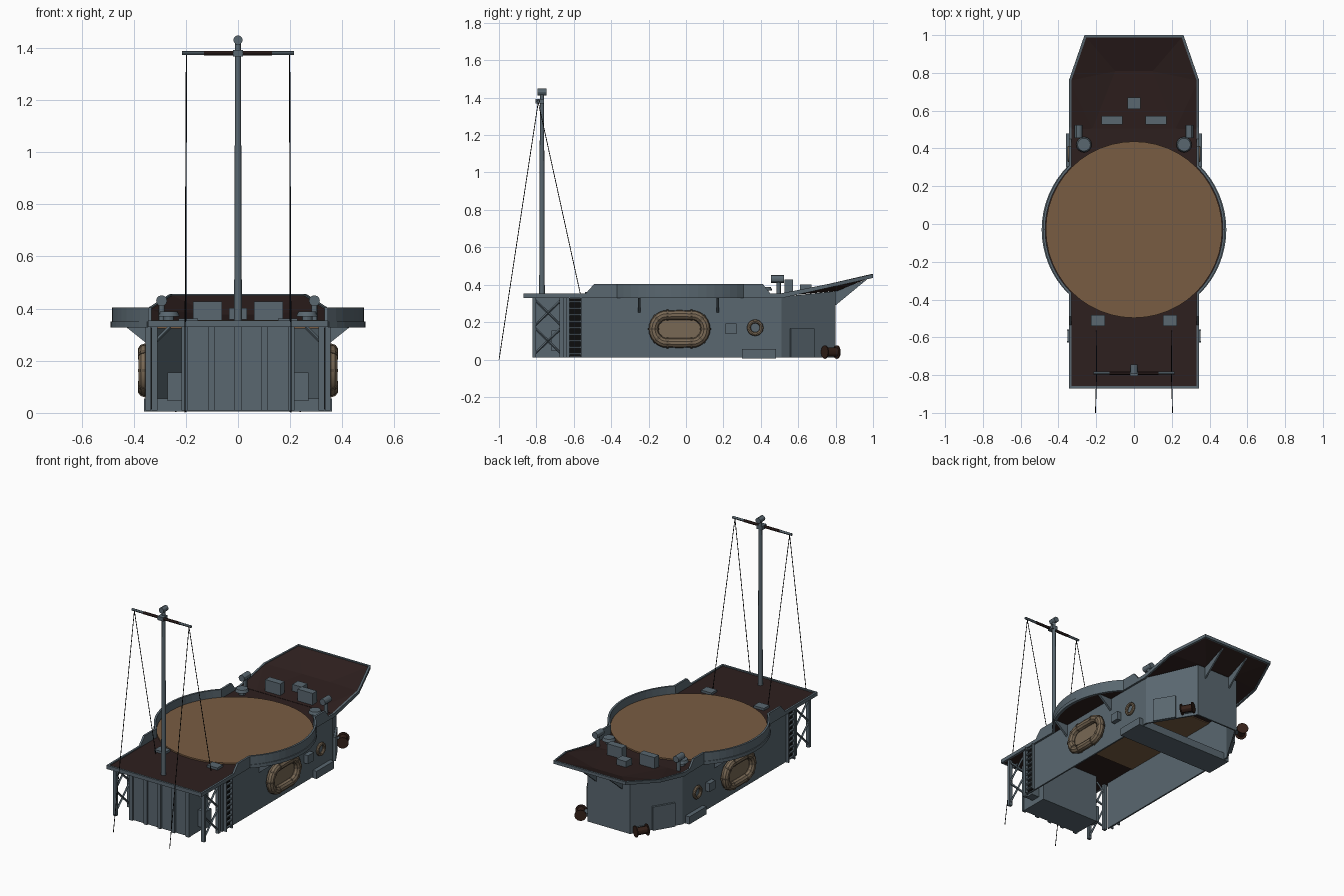
import bpy, bmesh, math
from mathutils import Vector, Matrix

if "Cube" in bpy.data.objects:
    bpy.data.objects.remove(bpy.data.objects["Cube"])


def material(name, rgb):
    m = bpy.data.materials.new(name)
    m.use_nodes = True
    m.diffuse_color = (*rgb, 1)
    m.node_tree.nodes["Principled BSDF"].inputs["Base Color"].default_value = (*rgb, 1)
    return m


GREY = material("blue grey paint", (0.10, 0.135, 0.16))
DECK = material("dark red deck", (0.027, 0.014, 0.013))
WOOD = material("tan planking", (0.19, 0.108, 0.055))
CANVAS = material("raft canvas", (0.19, 0.14, 0.09))
STRAP = material("raft strap", (0.12, 0.09, 0.06))
BLACK = material("black wire", (0.004, 0.004, 0.004))
ROPE = material("reel brown", (0.035, 0.015, 0.01))


def finish(name, bm, mat, mirror=False, smooth=False):
    bmesh.ops.recalc_face_normals(bm, faces=bm.faces[:])
    me = bpy.data.meshes.new(name)
    bm.to_mesh(me)
    bm.free()
    me.materials.append(mat)
    ob = bpy.data.objects.new(name, me)
    bpy.context.collection.objects.link(ob)
    if mirror:
        ob.modifiers.new("Mirror", "MIRROR").use_mirror_merge = False
    if smooth:
        bpy.context.view_layer.objects.active = ob
        ob.select_set(True)
        bpy.ops.object.shade_smooth_by_angle()
        ob.select_set(False)
    return ob


def add_box(bm, c, size, rz=0):
    m = Matrix.Translation(c) @ Matrix.Rotation(rz, 4, "Z") @ Matrix.Diagonal((*size, 1))
    bmesh.ops.create_cube(bm, size=1, matrix=m)


def add_rod(bm, a, b, r, sides=8, r2=None):
    a, b = Vector(a), Vector(b)
    d = b - a
    m = Matrix.Translation((a + b) / 2) @ d.to_track_quat("Z", "Y").to_matrix().to_4x4()
    bmesh.ops.create_cone(bm, cap_ends=True, segments=sides, radius1=r,
                          radius2=r if r2 is None else r2, depth=d.length, matrix=m)


def add_prism(bm, pts, vec):
    f = bm.faces.new([bm.verts.new(p) for p in pts])
    ret = bmesh.ops.extrude_face_region(bm, geom=[f], use_keep_orig=True)
    bmesh.ops.translate(bm, vec=vec, verts=[g for g in ret["geom"] if isinstance(g, bmesh.types.BMVert)])


def box(name, c, size, mat, mirror=False, rz=0):
    bm = bmesh.new()
    add_box(bm, c, size, rz)
    return finish(name, bm, mat, mirror)


def rod(name, a, b, r, mat, mirror=False, sides=12, r2=None):
    bm = bmesh.new()
    add_rod(bm, a, b, r, sides, r2)
    return finish(name, bm, mat, mirror, sides > 8)


def prism(name, pts, vec, mat, mirror=False):
    bm = bmesh.new()
    add_prism(bm, pts, vec)
    return finish(name, bm, mat, mirror)


def ribbon(name, pts, thick, mat, closed=True, mirror=False):
    """Upright wall along (x, y, low, high) points, thickened to the left."""
    bm, rings, n = bmesh.new(), [], len(pts)
    for i, p in enumerate(pts):
        a = pts[i - 1] if closed or i else p
        b = pts[(i + 1) % n] if closed or i < n - 1 else p
        d1 = Vector((p[0] - a[0], p[1] - a[1])) if a is not p else None
        d2 = Vector((b[0] - p[0], b[1] - p[1])) if b is not p else d1
        d1 = (d1 or d2).normalized()
        t = (d1 + d2.normalized()).normalized()
        k = thick / max(0.5, t.dot(d1))
        q = (p[0] - t.y * k, p[1] + t.x * k)
        rings.append([bm.verts.new(v) for v in ((p[0], p[1], p[2]), (p[0], p[1], p[3]),
                                                (*q, p[3]), (*q, p[2]))])
    for i in range(n if closed else n - 1):
        r, s = rings[i], rings[(i + 1) % n]
        for j in range(4):
            bm.faces.new((r[j], s[j], s[j - 3], r[j - 3]))
    if not closed:
        bm.faces.new(rings[0])
        bm.faces.new(rings[-1])
    return finish(name, bm, mat, mirror)


# Deck outline: straight edges, round platform and raised stern
W, CY, R = 0.345, -0.03, 0.483
LO, DK, HI = 0.33, 0.354, 0.405
a0 = math.acos(W / R)
arc = [(R * math.cos(t), CY + R * math.sin(t), LO, HI)
       for t in (a0 * (i / 8 - 1) for i in range(17))]
half = [(W, -0.87, LO, DK), (W, -0.535, LO, DK), (W, -0.49, LO, HI)] + arc + \
       [(W, 0.41, LO, HI), (W, 0.45, LO, DK), (W, 0.51, 0.328, DK),
        (W, 0.76, 0.383, 0.403), (0.262, 1.0, 0.436, 0.456)]
outline = half + [(-x, y, l, h) for x, y, l, h in reversed(half)]
ribbon("deck_bulwark", outline, 0.013, GREY)
ribbon("platform_rim", [(x * 1.012, y, LO - 0.002, 0.35) for x, y, l, h in arc], 0.012, GREY, False, True)

flat = [p for p in half if p[1] < 0.52]
flat = flat + [(-p[0], *p[1:]) for p in reversed(flat)]
prism("main_deck", [(x * 0.99, y * 0.995, 0.331) for x, y, l, h in flat], (0, 0, 0.016), DECK)
rod("round_floor", (0, CY, 0.346), (0, CY, 0.356), 0.467, WOOD, sides=48)
box("floor_underside", (0, CY, 0.327), (0.64, 0.74, 0.006), WOOD)

# Raised stern deck, dished towards the middle
bm = bmesh.new()
side = [(0.34, 0.505, 0.344), (0.34, 0.76, 0.395), (0.258, 0.995, 0.448),
        (0.1, 0.81, 0.372), (0.22, 0.505, 0.344)]
rt = [bm.verts.new(p) for p in side]
lf = [bm.verts.new((-x, y, z)) for x, y, z in side]
for v in (rt, lf):
    bm.faces.new((v[0], v[1], v[4]))
    bm.faces.new((v[1], v[3], v[4]))
    bm.faces.new((v[1], v[2], v[3]))
bm.faces.new((rt[2], lf[2], lf[3], rt[3]))
bm.faces.new((rt[3], lf[3], lf[4], rt[4]))
stern = finish("stern_deck", bm, DECK)
mod = stern.modifiers.new("Solidify", "SOLIDIFY")
mod.thickness, mod.offset = 0.01, 0

# Hull walls with angled stern corners
wall = [(0.332, -0.64, 0.01, 0.332), (0.332, 0.51, 0.01, 0.335), (0.155, 0.8, 0.01, 0.365)]
ribbon("hull_wall", wall + [(-x, y, l, h) for x, y, l, h in reversed(wall)], 0.01, GREY, False)
box("cross_duct", (0, 0.39, 0.03), (0.72, 0.18, 0.05), GREY)

# Front house and its ribs
box("front_house", (0, -0.71, 0.17), (0.43, 0.19, 0.32), GREY)
bm = bmesh.new()
for x in (-0.205, -0.1, 0, 0.1, 0.205):
    add_box(bm, (x, -0.81, 0.17), (0.025, 0.016, 0.32))
finish("house_ribs", bm, GREY)
box("house_locker", (0.24, -0.69, 0.1), (0.06, 0.06, 0.11), GREY, True)

# Braced corner frames
bm = bmesh.new()
for y in (-0.812, -0.665):
    add_box(bm, (0.32, y, 0.17), (0.022, 0.02, 0.32))
    add_rod(bm, (0.32, y, 0.27), (0.26, y, 0.33), 0.007, 4)
for z in (0.03, 0.18):
    add_rod(bm, (0.32, -0.81, z), (0.32, -0.665, z + 0.14), 0.007, 4)
    add_rod(bm, (0.32, -0.665, z), (0.32, -0.81, z + 0.14), 0.007, 4)
finish("corner_frame", bm, GREY, True)

# Ladder
box("ladder_shadow", (0.334, -0.592, 0.17), (0.006, 0.055, 0.31), BLACK, True)
bm = bmesh.new()
for y in (-0.623, -0.561):
    add_box(bm, (0.344, y, 0.17), (0.02, 0.007, 0.32))
for i in range(9):
    add_box(bm, (0.346, -0.592, 0.03 + i * 0.035), (0.012, 0.06, 0.008))
finish("side_ladder", bm, GREY, True)

# Brackets below the platform and the stern
bm = bmesh.new()
for y in (-0.25, 0.17):
    add_prism(bm, [(0.33, y - 0.007, 0.25), (0.43, y - 0.007, 0.33), (0.33, y - 0.007, 0.33)], (0, 0.014, 0))
add_prism(bm, [(0.09, 0.8, 0.29), (0.09, 0.97, 0.43), (0.09, 0.8, 0.365)], (0.01, 0, 0))
finish("support_brackets", bm, GREY, True)

# Life raft: stretched ring, straps and floor
RX, RY, RZ = 0.357, -0.035, 0.163
bpy.ops.mesh.primitive_torus_add(major_segments=24, minor_segments=10, major_radius=0.075, minor_radius=0.026)
ring = bpy.context.object
bm = bmesh.new()
bm.from_mesh(ring.data)
bpy.data.objects.remove(ring)
for v in bm.verts:
    x, y, z = v.co
    shift = 0 if abs(x) < 1e-4 else math.copysign(0.064, x)
    v.co = (RX + z, RY + x + shift, RZ + y)
finish("life_raft", bm, CANVAS, True, True)
bm = bmesh.new()
for sy in (-1, 1):
    for t in (-90, -45, 0, 45, 90):
        t = math.radians(t)
        c = Vector((RX, RY + sy * (0.064 + 0.075 * math.cos(t)), RZ + 0.075 * math.sin(t)))
        d = Vector((0, -sy * math.sin(t), math.cos(t))) * 0.006
        add_rod(bm, c - d, c + d, 0.0285, 10)
finish("raft_straps", bm, STRAP, True)
box("raft_floor", (0.347, RY, RZ), (0.012, 0.24, 0.125), CANVAS, True)

# Life ring and wall fittings
bpy.ops.mesh.primitive_torus_add(major_segments=20, minor_segments=8, major_radius=0.034, minor_radius=0.01,
                                 location=(0, 0, 0))
ring = bpy.context.object
bm = bmesh.new()
bm.from_mesh(ring.data)
bpy.data.objects.remove(ring)
bm.transform(Matrix.Translation((0.343, 0.37, 0.17)) @ Matrix.Rotation(math.pi / 2, 4, "Y"))
finish("life_ring", bm, CANVAS, True, True)
box("wall_box", (0.346, 0.24, 0.165), (0.03, 0.06, 0.055), GREY, True)

# Doors and cable reels on the angled walls
ang = math.atan2(0.175, 0.29)
out, along = Vector((math.cos(ang), math.sin(ang), 0)), Vector((-math.sin(ang), math.cos(ang), 0))
corner = Vector((0.332, 0.51, 0))
box("side_door", corner + along * 0.125 + out * 0.006 + Vector((0, 0, 0.088)), (0.014, 0.145, 0.155), GREY, True, ang)
hub = corner + along * 0.285 + out * 0.04 + Vector((0, 0, 0.04))
rod("reel_drum", hub - along * 0.04, hub + along * 0.04, 0.024, ROPE, True)
bm = bmesh.new()
for s in (-0.04, 0.034):
    add_rod(bm, hub + along * s, hub + along * (s + 0.006), 0.036, 14)
finish("reel_flanges", bm, ROPE, True)
box("reel_mount", hub - out * 0.025, (0.035, 0.06, 0.02), GREY, True, ang)

# Deck fittings
box("deck_hatch", (0.19, -0.51, 0.354), (0.075, 0.058, 0.016), GREY, True)
box("deck_locker", (0.117, 0.55, 0.388), (0.11, 0.045, 0.08), GREY, True)
box("centre_locker", (0, 0.64, 0.377), (0.068, 0.06, 0.05), GREY)
rod("vent_stem", (0.265, 0.42, 0.345), (0.265, 0.42, 0.375), 0.02, GREY, True)
rod("vent_cap", (0.265, 0.42, 0.37), (0.265, 0.42, 0.388), 0.041, GREY, True, 16, 0.034)
rod("searchlight_post", (0.293, 0.495, 0.345), (0.293, 0.495, 0.42), 0.012, GREY, True)
rod("searchlight_head", (0.293, 0.455, 0.43), (0.293, 0.525, 0.43), 0.021, GREY, True)

# Mast, yard and rigging
rod("mast", (0, -0.77, 0.345), (0, -0.77, 1.42), 0.015, GREY, r2=0.011)
rod("yard", (-0.215, -0.79, 1.38), (0.215, -0.79, 1.38), 0.008, GREY)
rod("yard_middle", (-0.13, -0.79, 1.38), (0.13, -0.79, 1.38), 0.009, DECK)
box("yard_clamp", (0, -0.782, 1.38), (0.04, 0.045, 0.025), GREY)
rod("mast_lamp", (0, -0.795, 1.43), (0, -0.745, 1.43), 0.018, GREY)
bm = bmesh.new()
add_rod(bm, (0.198, -0.79, 1.375), (0.204, -0.999, 0.001), 0.0022, 5)
add_rod(bm, (0.198, -0.79, 1.375), (0.2, -0.565, 0.35), 0.0022, 5)
finish("rigging_wires", bm, BLACK, True)
